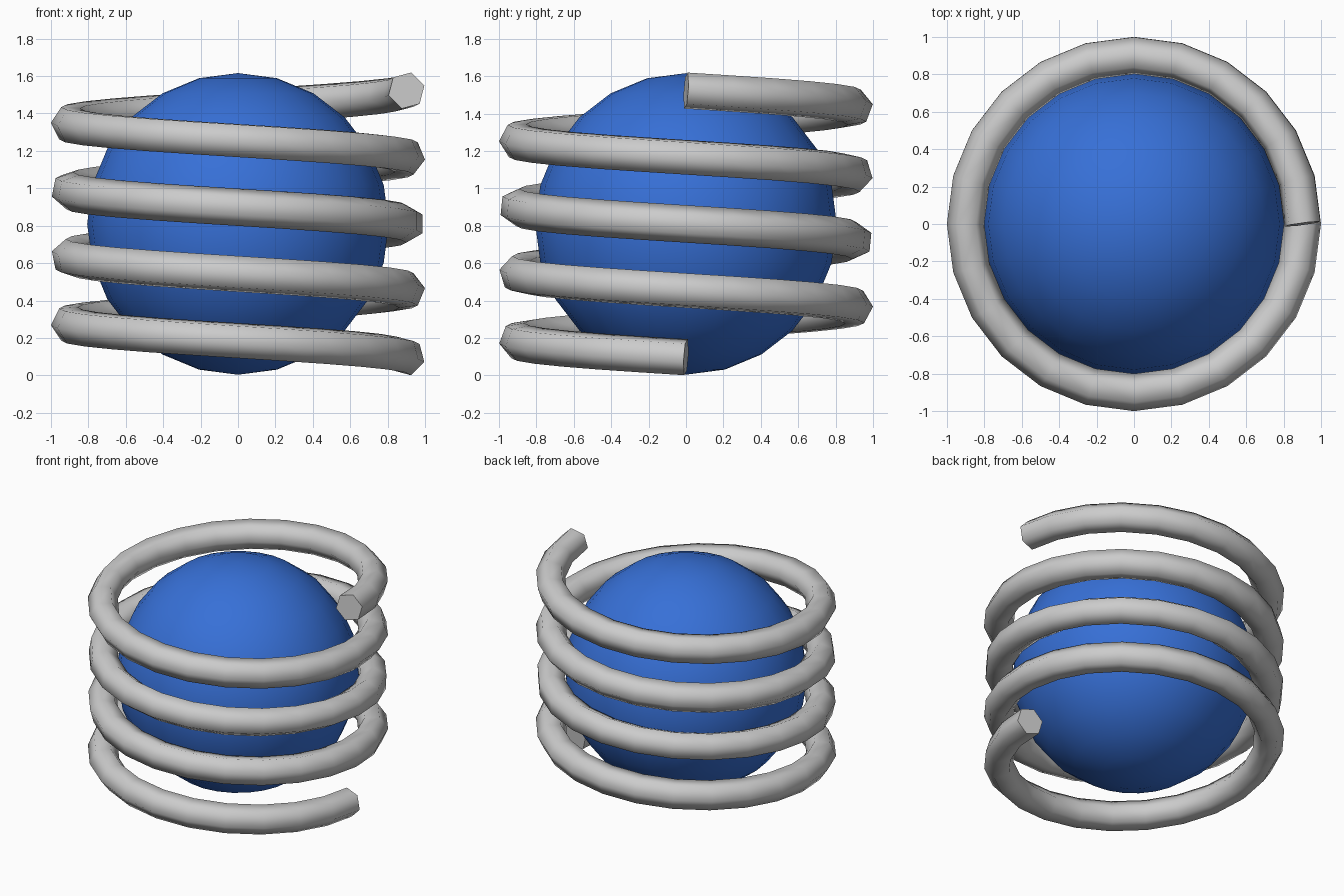
import bpy, bmesh, math
from mathutils import Vector

if "Cube" in bpy.data.objects:
    bpy.data.objects.remove(bpy.data.objects["Cube"])

COIL_R, WIRE_R, SIDES = 0.9, 0.1, 6
TURNS, STEPS = 4, 24
Z0, Z1 = 0.0975, 1.5225


def add_object(name, bm):
    mesh = bpy.data.meshes.new(name)
    bmesh.ops.recalc_face_normals(bm, faces=bm.faces[:])
    bm.to_mesh(mesh)
    bm.free()
    obj = bpy.data.objects.new(name, mesh)
    bpy.context.collection.objects.link(obj)
    return obj


# ball: smooth low-resolution sphere
bm = bmesh.new()
bmesh.ops.create_uvsphere(bm, u_segments=24, v_segments=12, radius=0.806)
bmesh.ops.translate(bm, verts=bm.verts[:], vec=(0, 0, 0.81))
for f in bm.faces:
    f.smooth = True
ball = add_object("ball", bm)
blue = bpy.data.materials.new("blue")
blue.diffuse_color = (0.038, 0.162, 0.68, 1)
blue.use_nodes = True
blue.node_tree.nodes["Principled BSDF"].inputs["Base Color"].default_value = blue.diffuse_color
ball.data.materials.append(blue)

# spring: hexagonal wire along a helix, slowly twisting as it climbs
count = TURNS * STEPS
path = []
for i in range(count + 1):
    a = -2 * math.pi * i / STEPS
    path.append(Vector((COIL_R * math.cos(a), COIL_R * math.sin(a),
                        Z0 + (Z1 - Z0) * i / count)))

bm = bmesh.new()
rings = []
for i, p in enumerate(path):
    t = (path[min(i + 1, count)] - path[max(i - 1, 0)]).normalized()
    up = (Vector((0, 0, 1)) - t * t.z).normalized()
    out = up.cross(t)
    twist = math.radians(-15 + 90 * i / count)
    ring = []
    for k in range(SIDES):
        b = twist + 2 * math.pi * k / SIDES
        ring.append(bm.verts.new(p + WIRE_R * (math.cos(b) * out + math.sin(b) * up)))
    rings.append(ring)
for r, s in zip(rings, rings[1:]):
    for k in range(SIDES):
        n = (k + 1) % SIDES
        bm.faces.new((r[k], r[n], s[n], s[k])).smooth = True

# flat wire ends with crisp rims
for ring in (rings[0], rings[-1]):
    cap = bm.faces.new(ring)
    for e in cap.edges:
        e.smooth = False
add_object("spring", bm)
